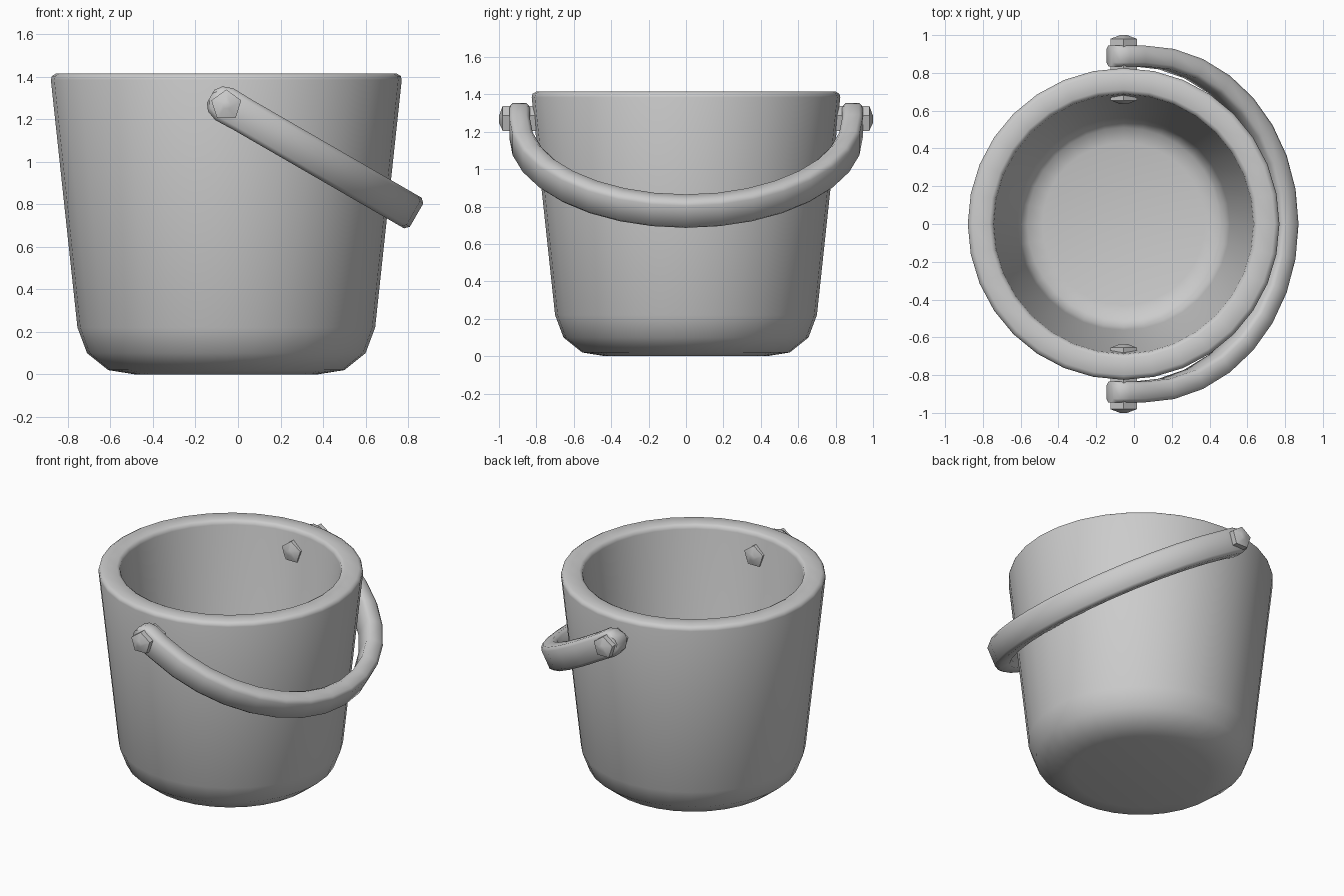
import bpy, bmesh, math
from mathutils import Vector, Matrix

if "Cube" in bpy.data.objects:
    bpy.data.objects.remove(bpy.data.objects["Cube"])

CX, PIVOT_Z = -0.055, 1.265


def finish(bm, name, angle, location=(0, 0, 0)):
    bmesh.ops.recalc_face_normals(bm, faces=bm.faces)
    mesh = bpy.data.meshes.new(name)
    bm.to_mesh(mesh)
    bm.free()
    ob = bpy.data.objects.new(name, mesh)
    ob.location = location
    bpy.context.collection.objects.link(ob)
    bpy.ops.object.select_all(action='DESELECT')
    ob.select_set(True)
    bpy.context.view_layer.objects.active = ob
    bpy.ops.object.shade_smooth_by_angle(angle=math.radians(angle))
    return ob


def loft(bm, rings):
    """Skin a list of closed point rings and cap both ends."""
    loops = [[bm.verts.new(p) for p in ring] for ring in rings]
    for a, b in zip(loops, loops[1:]):
        n = len(a)
        for i in range(n):
            j = (i + 1) % n
            bm.faces.new((a[i], a[j], b[j], b[i]))
    bm.faces.new(loops[0])
    bm.faces.new(loops[-1])


def circle(r, z, n):
    return [Vector((r * math.cos(math.tau * i / n), r * math.sin(math.tau * i / n), z))
            for i in range(n)]


# Bucket shell: outside bottom, up over the rim, down to the inside floor
profile = [(0.43, 0), (0.555, 0.02), (0.655, 0.10), (0.70, 0.22),
           (0.825, 1.385), (0.82, 1.403), (0.80, 1.415),
           (0.71, 1.415), (0.692, 1.405), (0.687, 1.385),
           (0.562, 0.25), (0.545, 0.20), (0.51, 0.16), (0.43, 0.14)]
bm = bmesh.new()
loft(bm, [circle(r, z, 32) for r, z in profile])
finish(bm, "bucket", 50, (CX, 0, 0))

# Handle: chamfered bar swept along a U, hinged down by 30 degrees
R, START, HALF_T, HALF_W = 0.89, 0.088, 0.055, 0.083
arc = [(START + R * math.sin(t), R * math.cos(t), math.sin(t), math.cos(t), HALF_W)
       for t in (math.pi * i / 16 for i in range(17))]
ends = [(-0.085, 0.035), (-0.06, 0.068), (-0.01, 0.086)]
path = ([(u, R, 0, 1, w) for u, w in ends] + arc
        + [(u, -R, 0, -1, w) for u, w in reversed(ends)])
tilt = Matrix.Rotation(math.radians(30), 3, 'Y')
C = 0.02
rings = []
for u, v, nu, nv, w in path:
    c, n = Vector((u, v, 0)), Vector((nu, nv, 0))
    section = [(HALF_T, w - C), (HALF_T - C, w), (C - HALF_T, w), (-HALF_T, w - C),
               (-HALF_T, C - w), (C - HALF_T, -w), (HALF_T - C, -w), (HALF_T, C - w)]
    rings.append([tilt @ (c + n * a + Vector((0, 0, b))) for a, b in section])
bm = bmesh.new()
loft(bm, rings)
finish(bm, "handle", 50, (CX, 0, PIVOT_Z))

# Five-sided hinge pins with slightly domed ends, one per side
for side, name in ((-1, "front_pin"), (1, "back_pin")):
    bm = bmesh.new()
    stations = [(0.02, 0.635), (0.074, 0.655), (0.074, 0.98), (0.02, 1.0)]
    loft(bm, [[Vector((p.y, side * p.z, p.x)) for p in circle(r, d, 5)]
              for r, d in stations])
    finish(bm, name, 30, (CX, 0, PIVOT_Z))
